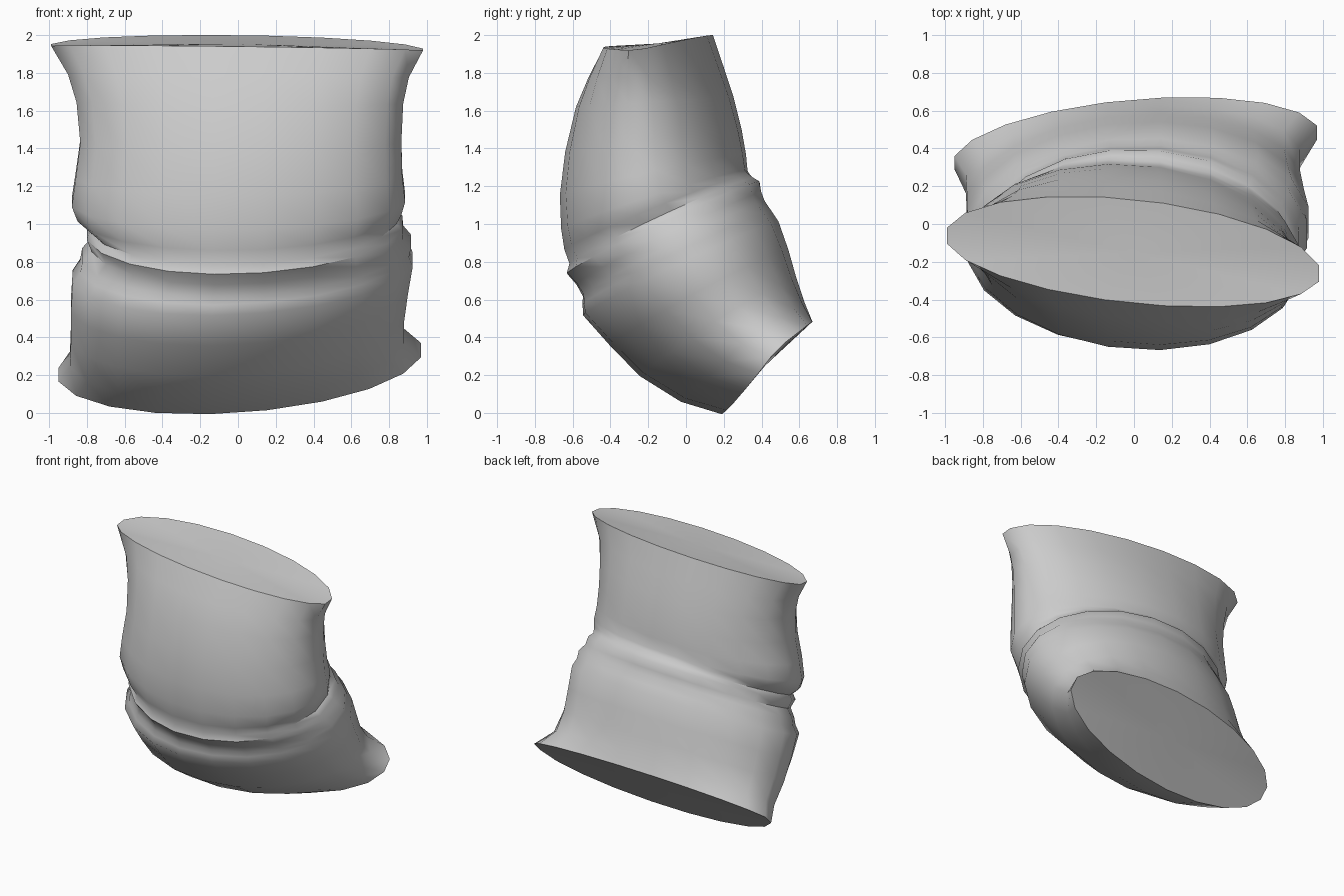
import bpy, bmesh
from math import cos, sin, pi
from mathutils import Vector

if "Cube" in bpy.data.objects:
    bpy.data.objects.remove(bpy.data.objects["Cube"])

SEGS = 20

# Cross-sections from top to bottom:
# front y, front z, back y, back z, left half-width, right half-width
RINGS = [
    (-.42, 1.94, .13, 2.0, .99, .98),
    (-.505, 1.78, .19, 1.83, .90, .905),
    (-.575, 1.62, .245, 1.67, .855, .875),
    (-.635, 1.38, .29, 1.50, .835, .865),
    (-.665, 1.15, .315, 1.37, .86, .87),
    (-.66, .97, .325, 1.285, .88, .885),
    (-.645, .86, .34, 1.265, .85, .865),
    (-.62, .785, .365, 1.245, .785, .84),
    (-.635, .735, .395, 1.225, .80, .87),
    (-.585, .68, .405, 1.165, .775, .875),
    (-.55, .62, .42, 1.12, .825, .915),
    (-.55, .575, .455, 1.065, .835, .905),
    (-.545, .52, .49, 1.01, .875, .925),
    (-.40, .36, .54, .86, .885, .90),
    (-.24, .20, .58, .71, .885, .88),
    (-.02, .065, .62, .58, .89, .88),
    (.20, .0, .66, .475, .95, .97),
]


def ring_points(ring, t):
    """Elliptical loop, twisted about the body axis as t goes 0 (top) to 1."""
    fy, fz, by, bz, left, right = ring
    mid = Vector((0, (fy + by) / 2, (fz + bz) / 2))
    # the side corners sag at the top rim and lift at the bottom rim
    mid += Vector((0, -.02, -.04)) * max(0, 1 - 8 * t)
    mid += Vector((0, -.03, .035)) * max(0, 4 * t - 3)
    skew = Vector((0, -.10 + .18 * t, -.012 + .077 * t))
    front = Vector((0, fy, fz)) - mid
    back = Vector((0, by, bz)) - mid
    for i in range(SEGS):
        a = 2 * pi * (i + .5) / SEGS
        c, s = cos(a) / cos(pi / SEGS), sin(a)
        width = right if c > 0 else left
        depth = back * s if s > 0 else front * -s
        yield mid + Vector((width * c, 0, 0)) + skew * c + depth


def add_cap(bm, loop):
    """Fill one open end with a shallow fan and keep its rim crisp."""
    centre = sum((v.co for v in loop), Vector()) / SEGS
    hub = bm.verts.new(centre)
    for i in range(SEGS):
        a, b = loop[i], loop[(i + 1) % SEGS]
        bm.faces.new((a, b, hub))


# Bent, creased tube
bm = bmesh.new()
loops = [[bm.verts.new(p) for p in ring_points(r, k / (len(RINGS) - 1))]
         for k, r in enumerate(RINGS)]
for upper, lower in zip(loops, loops[1:]):
    for i in range(SEGS):
        j = (i + 1) % SEGS
        bm.faces.new((upper[i], lower[i], lower[j], upper[j]))

# Filled ends
add_cap(bm, loops[0])
add_cap(bm, loops[-1])
bmesh.ops.recalc_face_normals(bm, faces=bm.faces)

mesh = bpy.data.meshes.new("creased_body")
bm.to_mesh(mesh)
bm.free()
body = bpy.data.objects.new("creased_body", mesh)
bpy.context.collection.objects.link(body)
bpy.context.view_layer.objects.active = body
body.select_set(True)
bpy.ops.object.shade_smooth_by_angle(angle=pi / 3.6)
